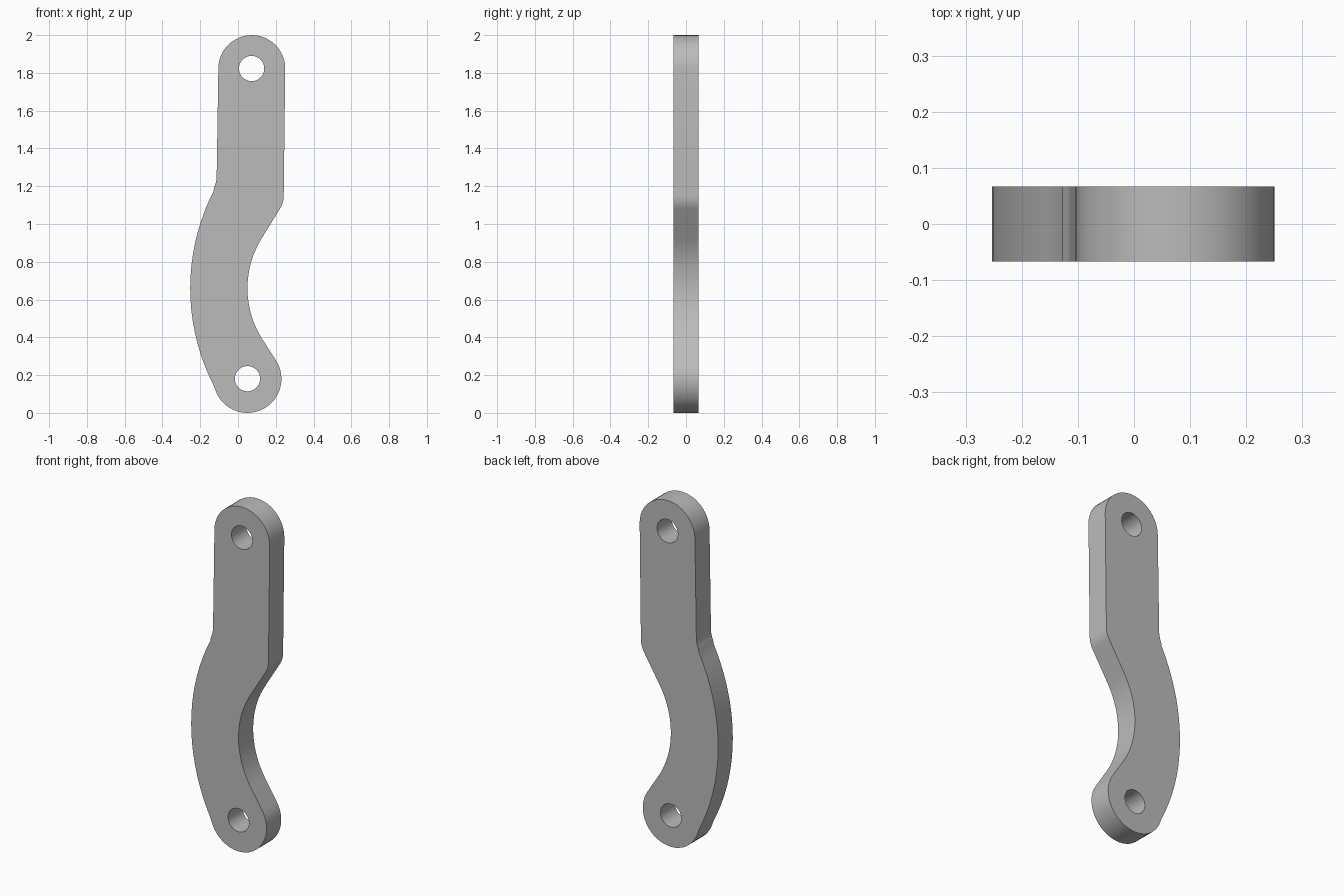
import bpy
import bmesh
from math import sin, cos, radians

cube = bpy.data.objects.get("Cube")
if cube:
    bpy.data.objects.remove(cube, do_unlink=True)

THICKNESS = 0.134


def arc(cx, cz, radius, start, end, steps):
    """Points along a circular arc, angles in degrees."""
    angles = [radians(start + (end - start) * i / steps) for i in range(steps + 1)]
    return [(cx + radius * cos(a), cz + radius * sin(a)) for a in angles]


def add_loop(curve, points):
    spline = curve.splines.new("POLY")
    spline.points.add(len(points) - 1)
    for p, (x, z) in zip(spline.points, points):
        p.co = (x, z, 0, 1)
    spline.use_cyclic_u = True


# Outline of the bent arm, counter-clockwise from the top right
outline = (
    arc(0.073, 1.823, 0.177, 0, 180, 24)       # rounded top end
    + arc(-0.263, 1.255, 0.15, 0, -25, 5)      # concave blend
    + arc(0.877, 0.66, 1.13, 153, 207, 18)     # outer bow
    + arc(0.05, 0.18, 0.18, 205, 393, 24)      # rounded bottom end
    + arc(0.55, 0.66, 0.5, 213, 147, 16)       # inner bow
    + arc(0.112, 1.15, 0.13, -33, 0, 6)        # convex blend
)

# Flat profile with two pin holes, extruded to a plate
profile = bpy.data.curves.new("link_arm", "CURVE")
profile.dimensions = "2D"
profile.fill_mode = "BOTH"
profile.extrude = THICKNESS / 2
add_loop(profile, outline)
for hx, hz in ((0.072, 1.823), (0.05, 0.181)):
    add_loop(profile, arc(hx, hz, 0.067, 0, 360, 32)[:-1])

link_arm = bpy.data.objects.new("link_arm", profile)
bpy.context.collection.objects.link(link_arm)
link_arm.rotation_euler.x = radians(90)
bpy.ops.object.select_all(action="DESELECT")
link_arm.select_set(True)
bpy.context.view_layer.objects.active = link_arm
bpy.ops.object.convert(target="MESH")
bpy.ops.object.transform_apply(location=False, rotation=True, scale=False)

# Weld the faces to the rim
bm = bmesh.new()
bm.from_mesh(link_arm.data)
bmesh.ops.remove_doubles(bm, verts=bm.verts, dist=0.0005)
bmesh.ops.recalc_face_normals(bm, faces=bm.faces)
bm.to_mesh(link_arm.data)
bm.free()
bpy.ops.object.shade_smooth_by_angle(angle=radians(30))

# Plain grey metal
grey = bpy.data.materials.new("plain_grey")
grey.use_nodes = True
color = (0.5, 0.5, 0.5, 1)
grey.diffuse_color = color
grey.node_tree.nodes["Principled BSDF"].inputs["Base Color"].default_value = color
link_arm.data.materials.clear()
link_arm.data.materials.append(grey)
